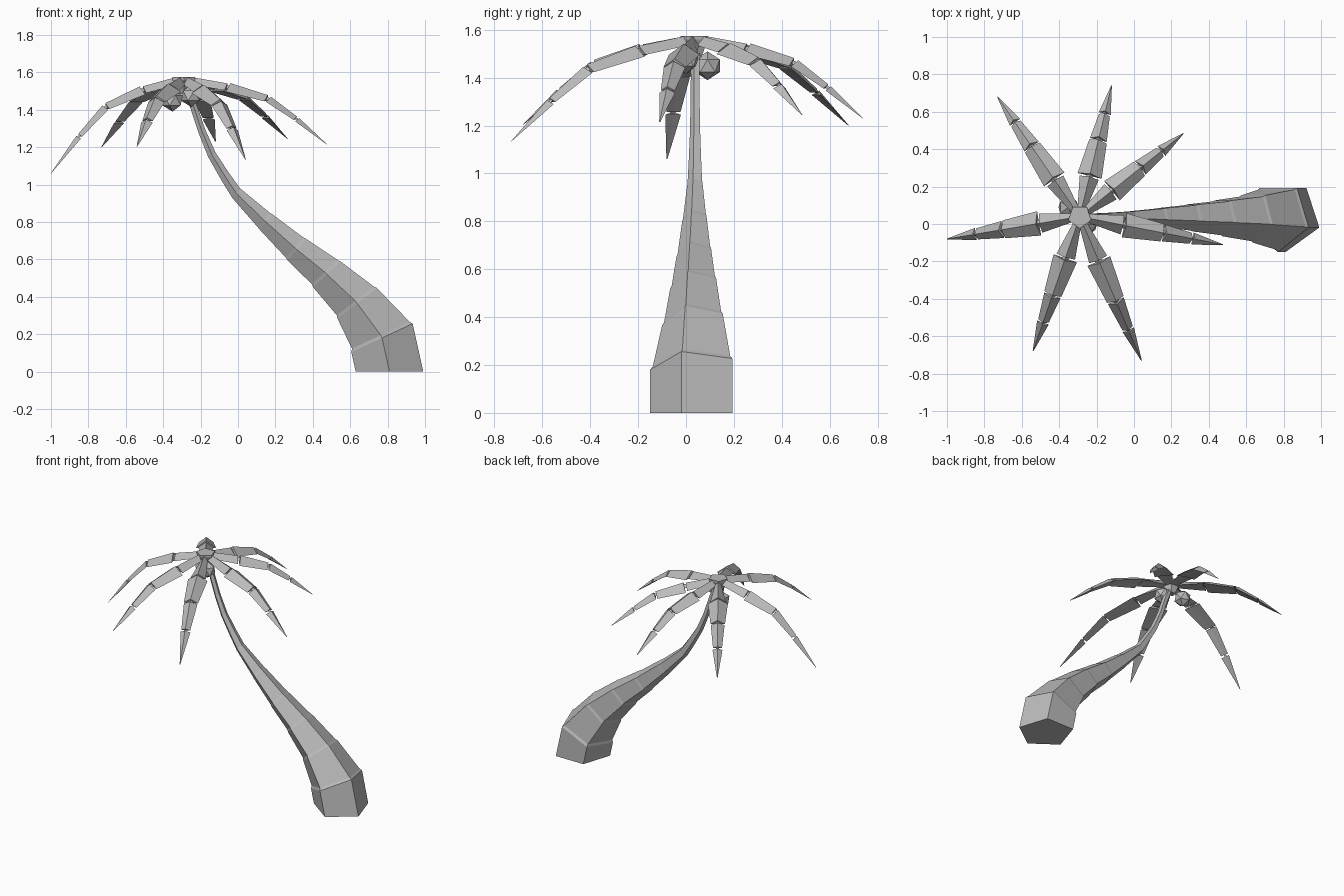
import bpy
import bmesh
from math import sin, cos, radians, tau
from mathutils import Vector, Matrix

old = bpy.data.objects.get("Cube")
if old:
    bpy.data.objects.remove(old, do_unlink=True)

grey = bpy.data.materials.new("plain grey")
grey.use_nodes = True
colour = (0.5, 0.5, 0.5, 1)
grey.diffuse_color = colour
grey.node_tree.nodes["Principled BSDF"].inputs["Base Color"].default_value = colour

UP = Vector((0, 0, 1))
CROWN = Vector((-0.29, 0.04, 1.555))


def finish(bm, name):
    bmesh.ops.recalc_face_normals(bm, faces=bm.faces)
    mesh = bpy.data.meshes.new(name)
    bm.to_mesh(mesh)
    bm.free()
    mesh.materials.append(grey)
    obj = bpy.data.objects.new(name, mesh)
    bpy.context.collection.objects.link(obj)
    return obj


def loft(rings, name):
    """Skin a list of equal point rings and cap both ends."""
    bm = bmesh.new()
    loops = [[bm.verts.new(p) for p in ring] for ring in rings]
    for a, b in zip(loops, loops[1:]):
        for i in range(len(a)):
            j = (i + 1) % len(a)
            bm.faces.new((a[i], a[j], b[j], b[i]))
    bm.faces.new(loops[0][::-1])
    bm.faces.new(loops[-1])
    return finish(bm, name)


def pentagon(centre, radius, tilt):
    turn = Matrix.Rotation(radians(-tilt), 3, 'Y')
    angles = [radians(-90) + tau * k / 5 for k in range(5)]
    return [centre + turn @ Vector((cos(a), sin(a), 0)) * radius for a in angles]


# Leaning trunk: x, z, radius, tilt of each growth ring
trunk_rings = [
    (0.81, 0.0, 0.19, 0), (0.77, 0.18, 0.19, 25), (0.637, 0.365, 0.14, 38),
    (0.475, 0.52, 0.106, 43), (0.315, 0.652, 0.08, 48), (0.15, 0.8, 0.056, 49),
    (0.0, 0.945, 0.036, 45), (-0.07, 1.045, 0.029, 38), (-0.14, 1.16, 0.024, 30),
    (-0.195, 1.29, 0.021, 22), (-0.235, 1.41, 0.02, 17), (-0.27, 1.5, 0.022, 8),
]
rings = []
for n, (x, z, r, tilt) in enumerate(trunk_rings):
    centre = Vector((x, 0.04, z))
    rings.append(pentagon(centre, r, tilt))
    if 0 < n < 7:
        # small ledge above each ring
        axis = Vector((-sin(radians(tilt)), 0, cos(radians(tilt))))
        rings.append(pentagon(centre + axis * 0.016, r * 0.94, tilt))
loft(rings, "trunk")

# Crown cap where the fronds meet
loft([pentagon(CROWN + UP * h, r, 0)
      for h, r in ((-0.07, 0.03), (0.005, 0.064), (0.02, 0.064))], "crown_cap")


# Fronds: four tapered leaf sections joined by thin necks
REACH = (0.05, 0.31, 0.59, 0.79, 1.0)
DROP = (0.0, 0.1, 0.28, 0.6, 1.0)
WIDTHS = ((0.022, 0.052), (0.066, 0.048), (0.046, 0.03), (0.033, 0.002))


def frond(tip, name):
    out = Vector((tip.x - CROWN.x, tip.y - CROWN.y, 0))
    fall = CROWN.z - tip.z
    side = UP.cross(out).normalized()
    path = [CROWN + out * s - UP * fall * d for s, d in zip(REACH, DROP)]
    rings = []

    def section(p, tangent, half, ridge):
        top = tangent.cross(side).normalized()
        rings.append([p + top * ridge, p + side * half - top * ridge,
                      p - top * ridge * 0.9, p - side * half - top * ridge])

    for n, (w0, w1) in enumerate(WIDTHS):
        a, b = path[n], path[n + 1]
        t = (b - a).normalized()
        start, end = a + t * 0.007, b - t * (0.007 if n < 3 else 0)
        if n:
            section(start, t, w0 * 0.3, w0 * 0.15)
        section(start, t, w0, w0 * (0.36 if n else 0.9))
        section(end, t, w1, w1 * 0.36)
        if n < 3:
            section(end, t, w1 * 0.3, w1 * 0.15)
    loft(rings, name)


tips = [(-1.0, -0.08, 1.06), (-0.54, -0.68, 1.205), (0.04, -0.73, 1.135),
        (0.475, -0.11, 1.215), (0.265, 0.485, 1.245), (-0.12, 0.74, 1.23),
        (-0.73, 0.68, 1.2)]
for n, tip in enumerate(tips):
    frond(Vector(tip), f"frond_{n + 1}")

# Faceted nuts hanging under the crown
for n, spot in enumerate([(-0.35, 0.09, 1.45), (-0.25, 0.0, 1.475)]):
    bm = bmesh.new()
    bmesh.ops.create_icosphere(bm, subdivisions=1, radius=0.06,
                               matrix=Matrix.Translation(spot))
    finish(bm, f"nut_{n + 1}")
